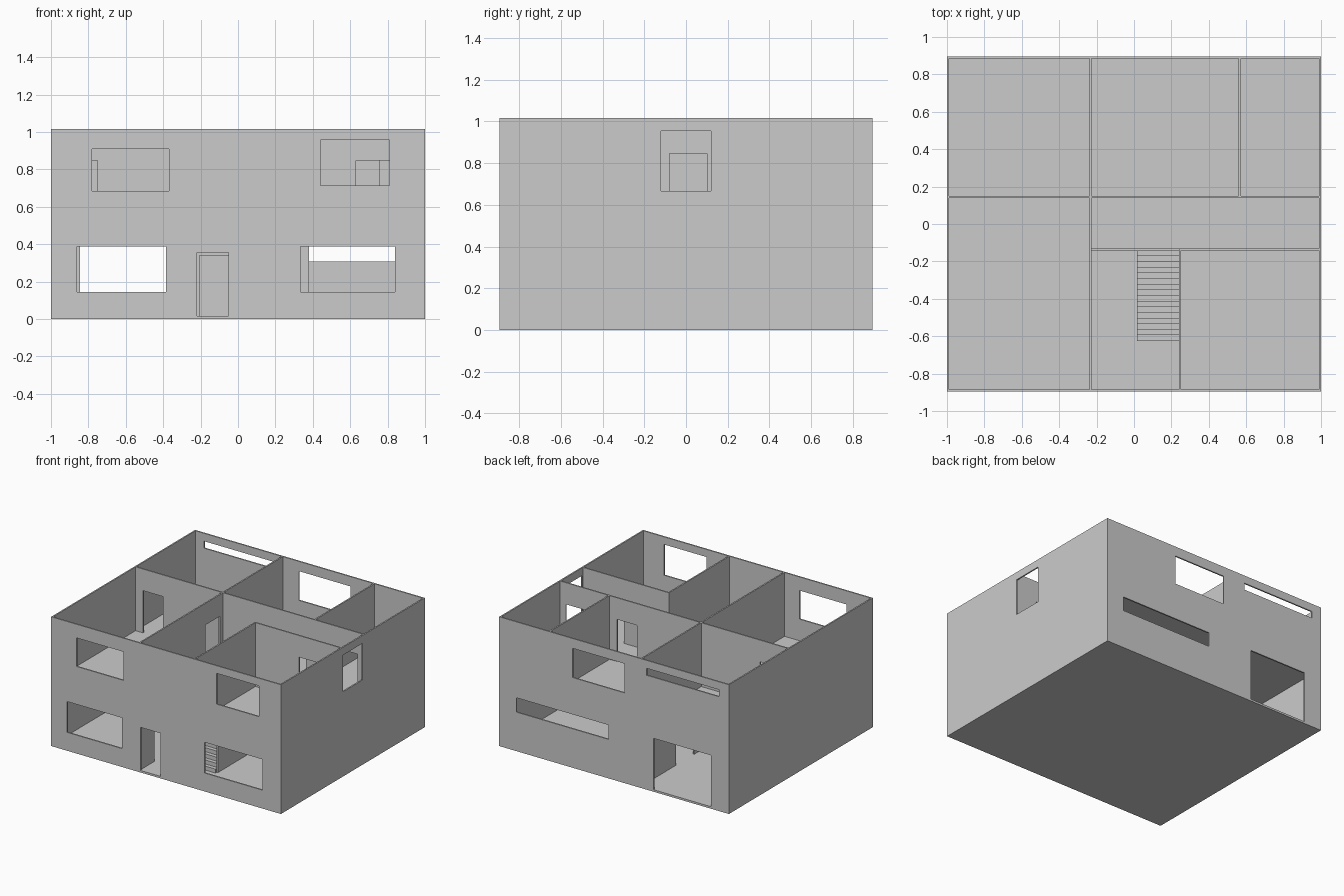
import bpy, bmesh
from mathutils import Vector

if "Cube" in bpy.data.objects:
    bpy.data.objects.remove(bpy.data.objects["Cube"], do_unlink=True)

plaster = bpy.data.materials.new("plain grey plaster")
plaster.use_nodes = True
GREY = (0.6, 0.6, 0.6, 1)
plaster.diffuse_color = GREY
plaster.node_tree.nodes["Principled BSDF"].inputs["Base Color"].default_value = GREY

HX, HY, TOP = 1.0, 0.895, 1.017     # outer half sizes and height
T = 0.011                           # wall thickness
FLOOR, CEIL, UPPER = 0.016, 0.5, 0.515
DOOR, UP_DOOR = 0.34, 0.847         # door head heights
IX, IY = HX - T, HY - T             # inner half sizes


def finish(name, bm):
    bmesh.ops.recalc_face_normals(bm, faces=bm.faces)
    mesh = bpy.data.meshes.new(name)
    bm.to_mesh(mesh)
    bm.free()
    mesh.materials.append(plaster)
    obj = bpy.data.objects.new(name, mesh)
    bpy.context.collection.objects.link(obj)
    return obj


def panel(name, axis, pos, u, v, holes=(), thick=T):
    """Slab starting at pos along axis, spanning u and v, with (u0, u1, v0, v1) openings."""
    def point(a, b):
        return {"x": (pos, a, b), "y": (a, pos, b), "z": (a, b, pos)}[axis]

    us = sorted({*u, *(c for h in holes for c in h[:2])})
    vs = sorted({*v, *(c for h in holes for c in h[2:])})
    bm = bmesh.new()
    grid = [[bm.verts.new(point(a, b)) for b in vs] for a in us]
    for i in range(len(us) - 1):
        for j in range(len(vs) - 1):
            a, b = (us[i] + us[i + 1]) / 2, (vs[j] + vs[j + 1]) / 2
            if not any(h[0] < a < h[1] and h[2] < b < h[3] for h in holes):
                bm.faces.new((grid[i][j], grid[i + 1][j],
                              grid[i + 1][j + 1], grid[i][j + 1]))
    bmesh.ops.delete(bm, geom=[p for p in bm.verts if not p.link_faces], context="VERTS")
    out = bmesh.ops.extrude_face_region(bm, geom=bm.faces[:], use_keep_orig=True)
    moved = [g for g in out["geom"] if isinstance(g, bmesh.types.BMVert)]
    shift = Vector([thick if axis == k else 0 for k in "xyz"])
    bmesh.ops.translate(bm, verts=moved, vec=shift)
    return finish(name, bm)


# Outer walls
panel("front_wall", "y", -HY, (-HX, HX), (0, TOP), [
    (-0.78, -0.37, 0.685, 0.91), (0.44, 0.81, 0.715, 0.957),
    (-0.86, -0.385, 0.145, 0.387), (0.335, 0.84, 0.145, 0.387),
    (-0.22, -0.05, FLOOR, 0.355)])
panel("back_wall", "y", IY, (-HX, HX), (0, TOP), [
    (-0.09, 0.36, 0.71, 0.94), (-0.915, -0.285, 0.9, 0.955),
    (0.048, 0.85, 0.307, 0.42), (-0.845, -0.345, FLOOR, 0.42)])
panel("right_side_wall", "x", -HX, (-IY, IY), (0, TOP))
panel("left_side_wall", "x", IX, (-IY, IY), (0, TOP), [(-0.12, 0.12, 0.667, 0.955)])

# Floors, the upper one open over the entrance hall
panel("ground_floor", "z", 0, (-IX, IX), (-IY, IY), thick=FLOOR)
panel("upper_floor", "z", CEIL, (-IX, IX), (-IY, IY),
      [(-0.228, 0.24, -IY, -0.13)], thick=UPPER - CEIL)

# Full height dividing wall
panel("long_dividing_wall", "x", -0.239, (-IY, IY), (FLOOR, TOP), [
    (-0.715, -0.54, FLOOR, DOOR), (0.24, 0.465, FLOOR, DOOR),
    (-0.08, 0.1, UPPER, UP_DOOR)])

# Ground floor partitions
panel("lower_hall_back_wall", "y", -0.141, (-0.228, 0.38), (FLOOR, CEIL),
      [(-0.205, -0.03, FLOOR, DOOR)])
panel("lower_stair_wall", "x", 0.24, (-0.61, -0.141), (FLOOR, CEIL))

# Upper floor partitions
panel("upper_back_rooms_wall", "y", 0.14, (-IX, IX), (UPPER, TOP), [
    (-0.925, -0.75, UPPER, UP_DOOR), (0.32, 0.495, UPPER, UP_DOOR),
    (0.76, 0.94, UPPER, UP_DOOR)])
panel("upper_back_divider", "x", 0.56, (0.15, IY), (UPPER, TOP))
panel("upper_front_room_wall", "y", -0.141, (0.24, IX), (UPPER, TOP),
      [(0.63, 0.81, UPPER, UP_DOOR)])
panel("upper_stair_wall", "x", 0.24, (-IY, -0.141), (CEIL, TOP))

# Staircase, a stepped profile pulled sideways
STEPS, Y0, Y1 = 16, -0.625, -0.141
run, rise = (Y1 - Y0) / STEPS, (UPPER - FLOOR) / STEPS
profile = [(Y0, FLOOR)]
for s in range(STEPS):
    profile += [(Y0 + s * run, FLOOR + (s + 1) * rise),
                (Y0 + (s + 1) * run, FLOOR + (s + 1) * rise)]
profile.append((Y1, FLOOR))
bm = bmesh.new()
side = bm.faces.new([bm.verts.new((0.015, y, z)) for y, z in profile])
out = bmesh.ops.extrude_face_region(bm, geom=[side], use_keep_orig=True)
bmesh.ops.translate(bm, vec=(0.225, 0, 0),
                    verts=[g for g in out["geom"] if isinstance(g, bmesh.types.BMVert)])
finish("staircase", bm)
